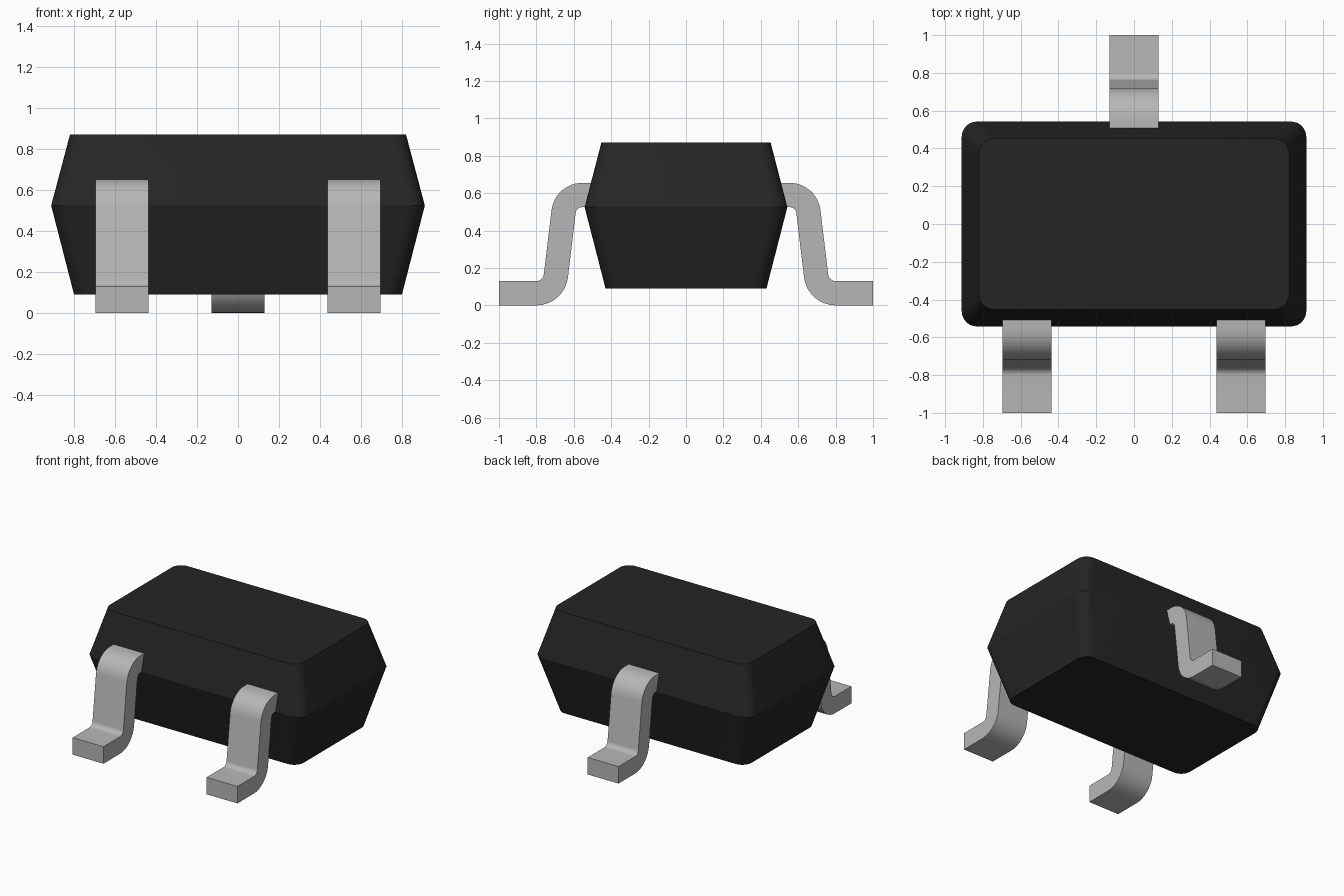
import bpy
import bmesh
from math import cos, sin, radians

cube = bpy.data.objects.get("Cube")
if cube:
    bpy.data.objects.remove(cube, do_unlink=True)


def make_material(name, rgb):
    mat = bpy.data.materials.new(name)
    mat.use_nodes = True
    colour = (*rgb, 1)
    mat.diffuse_color = colour
    mat.node_tree.nodes["Principled BSDF"].inputs["Base Color"].default_value = colour
    return mat


black = make_material("black plastic", (0.0185, 0.0185, 0.0185))
silver = make_material("silver metal", (0.47, 0.47, 0.47))


def arc(cx, cy, radius, start, end, steps=8):
    angles = [radians(start + (end - start) * i / steps) for i in range(steps + 1)]
    return [(cx + radius * cos(a), cy + radius * sin(a)) for a in angles]


def loft(name, rings, mat):
    """Join matching rings of points with side faces and cap both ends."""
    bm = bmesh.new()
    loops = [[bm.verts.new(p) for p in ring] for ring in rings]
    n = len(loops[0])
    for a, b in zip(loops, loops[1:]):
        for i in range(n):
            j = (i + 1) % n
            bm.faces.new((a[i], a[j], b[j], b[i]))
    bm.faces.new(loops[0][::-1])
    bm.faces.new(loops[-1])
    bmesh.ops.recalc_face_normals(bm, faces=bm.faces)
    mesh = bpy.data.meshes.new(name)
    bm.to_mesh(mesh)
    bm.free()
    mesh.materials.append(mat)
    obj = bpy.data.objects.new(name, mesh)
    bpy.context.collection.objects.link(obj)
    bpy.ops.object.select_all(action='DESELECT')
    obj.select_set(True)
    bpy.context.view_layer.objects.active = obj
    bpy.ops.object.shade_smooth_by_angle(angle=radians(25))
    return obj


def rounded_rectangle(hx, hy, z, radius=0.08):
    points = []
    for k, (sx, sy) in enumerate([(1, 1), (-1, 1), (-1, -1), (1, -1)]):
        points += arc(sx * (hx - radius), sy * (hy - radius), radius, 90 * k, 90 * k + 90)
    return [(x, y, z) for x, y in points]


# Moulded body, widest at the parting line
loft("body", [rounded_rectangle(0.80, 0.43, 0.09),
              rounded_rectangle(0.912, 0.542, 0.525),
              rounded_rectangle(0.82, 0.452, 0.872)], black)

# Bent lead side profile: distance from the centre and height
lead_profile = ([(0.47, 0.655)] + arc(0.555, 0.49, 0.165, 90, 7)
                + arc(0.80, 0.17, 0.04, 187, 270) + [(1, 0.13), (1, 0)]
                + arc(0.80, 0.17, 0.17, 270, 187)
                + arc(0.555, 0.49, 0.035, 7, 90) + [(0.47, 0.525)])


def make_lead(name, x, side):
    loft(name, [[(x + dx, side * d, z) for d, z in lead_profile]
                for dx in (-0.13, 0.13)], silver)


make_lead("front_right_lead", -0.566, -1)
make_lead("front_left_lead", 0.566, -1)
make_lead("back_lead", 0, 1)
